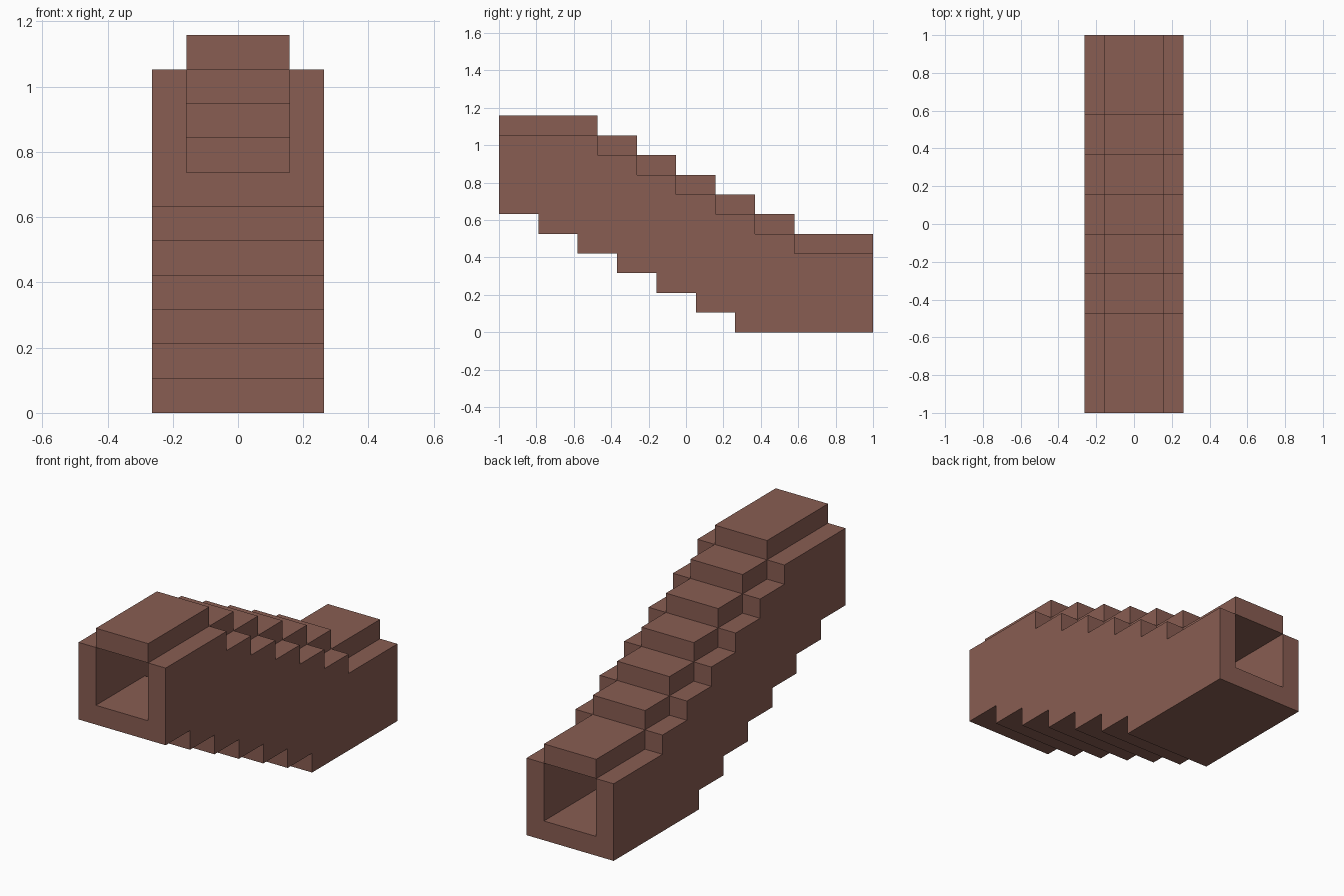
import bpy
import bmesh
from mathutils import Vector

cube = bpy.data.objects.get("Cube")
if cube:
    bpy.data.objects.remove(cube)

LENGTH = 19            # block units along y
U = 2 / LENGTH         # size of one block unit
DROPS = 6              # number of steps down the tunnel
INNER, OUTER = 1.5, 2.5

brown = bpy.data.materials.new("warm_brown")
brown.use_nodes = True
color = (0.25, 0.11, 0.085, 1)
brown.diffuse_color = color
brown.node_tree.nodes["Principled BSDF"].inputs["Base Color"].default_value = color


def stairs(first, top):
    """Stepped line of (y, z) points: first drop at y = first, then every two units."""
    pts = [(0, top)]
    for i in range(DROPS):
        y = first + 2 * i
        pts += [(y, top - i), (y, top - i - 1)]
    return pts + [(LENGTH, top - DROPS)]


def face(bm, pts, normal):
    """Add a flat face whose normal points the given way."""
    verts = [bm.verts.new(((x * U, y * U - 1, z * U))) for x, y, z in pts]
    f = bm.faces.new(verts)
    f.normal_update()
    if f.normal.dot(Vector(normal)) < 0:
        f.normal_flip()


def treads(bm, line, x0, x1, up):
    """Sweep a stepped line across x; up is 1 for tops, -1 for undersides."""
    for (ya, za), (yb, zb) in zip(line, line[1:]):
        face(bm, [(x0, ya, za), (x1, ya, za), (x1, yb, zb), (x0, yb, zb)], (0, up, up))


def side(bm, x, lower, upper, direction):
    face(bm, [(x, y, z) for y, z in lower + upper[::-1]], (direction, 0, 0))


def ends(bm, x0, x1, lower, upper):
    """Close the front and back between two stepped lines."""
    for i, n in ((0, -1), (-1, 1)):
        y, za, zb = lower[i][0], lower[i][1], upper[i][1]
        face(bm, [(x0, y, za), (x1, y, za), (x1, y, zb), (x0, y, zb)], (0, n, 0))


def finish(bm, name):
    bmesh.ops.remove_doubles(bm, verts=bm.verts, dist=0.0001)
    mesh = bpy.data.meshes.new(name)
    bm.to_mesh(mesh)
    bm.free()
    mesh.materials.append(brown)
    bpy.context.collection.objects.link(bpy.data.objects.new(name, mesh))


underside = stairs(2, 6)
floor = stairs(4, 7)
ceiling = stairs(4, 10)
wall_top = stairs(5, 10)
roof_top = stairs(5, 11)

# Outer walls and stepped underside
bm = bmesh.new()
treads(bm, underside, -OUTER, OUTER, -1)
ends(bm, -INNER, INNER, underside, floor)
for s in (-1, 1):
    side(bm, s * OUTER, underside, wall_top, s)
    treads(bm, wall_top, s * INNER, s * OUTER, 1)
    ends(bm, s * INNER, s * OUTER, underside, wall_top)
finish(bm, "outer_walls")

# Hollow passage: stair floor, ceiling and inner walls
bm = bmesh.new()
treads(bm, floor, -INNER, INNER, 1)
treads(bm, ceiling, -INNER, INNER, -1)
for s in (-1, 1):
    side(bm, s * INNER, floor, ceiling, -s)
finish(bm, "passage")

# Raised stepped roof
bm = bmesh.new()
treads(bm, roof_top, -INNER, INNER, 1)
ends(bm, -INNER, INNER, wall_top, roof_top)
for s in (-1, 1):
    for i in range(0, len(roof_top), 2):
        side(bm, s * INNER, wall_top[i:i + 2], roof_top[i:i + 2], s)
finish(bm, "stepped_roof")
